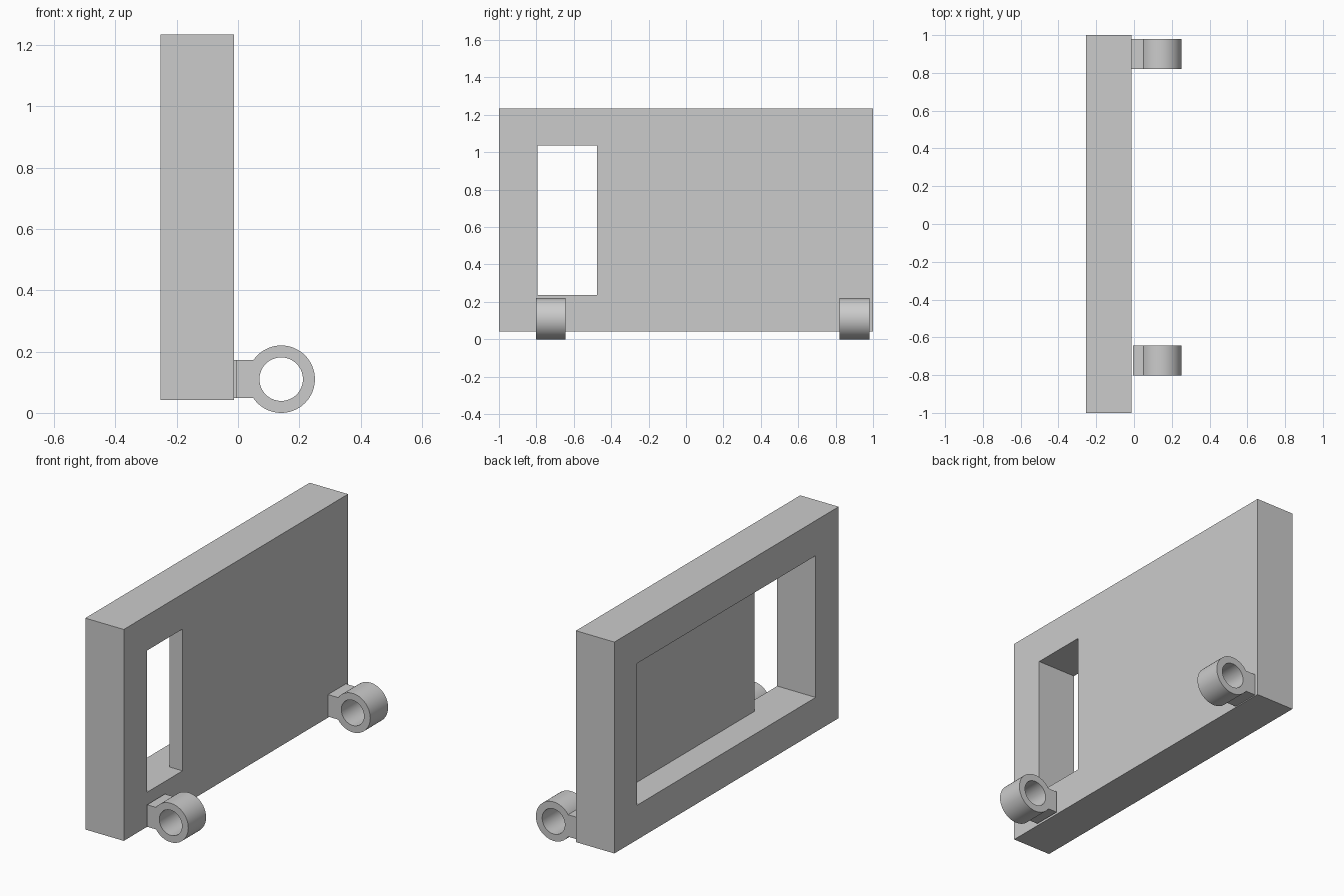
import bpy
import bmesh
import math
from mathutils import Matrix

cube = bpy.data.objects.get("Cube")
if cube:
    bpy.data.objects.remove(cube, do_unlink=True)

grey = bpy.data.materials.new("plain_grey")
grey.use_nodes = True
colour = (0.6, 0.6, 0.6, 1)
grey.diffuse_color = colour
grey.node_tree.nodes["Principled BSDF"].inputs["Base Color"].default_value = colour


def prism(name, outline, low, high):
    """Extrude an (x, y) outline upwards from low to high."""
    bm = bmesh.new()
    face = bm.faces.new([bm.verts.new((x, y, low)) for x, y in outline])
    top = bmesh.ops.extrude_face_region(bm, geom=[face])["geom"]
    verts = [v for v in top if isinstance(v, bmesh.types.BMVert)]
    bmesh.ops.translate(bm, verts=verts, vec=(0, 0, high - low))
    bmesh.ops.recalc_face_normals(bm, faces=bm.faces)
    mesh = bpy.data.meshes.new(name)
    bm.to_mesh(mesh)
    bm.free()
    obj = bpy.data.objects.new(name, mesh)
    bpy.context.collection.objects.link(obj)
    mesh.materials.append(grey)
    return obj


def select(obj):
    bpy.ops.object.select_all(action='DESELECT')
    obj.select_set(True)
    bpy.context.view_layer.objects.active = obj


# Door panel: a thick slab, recessed on one side, with a window slot through it
BACK, FLOOR, FRONT = -0.253, -0.093, -0.013
panel = prism("door_panel", [(BACK, -1), (FRONT, -1), (FRONT, 1), (BACK, 1)], 0.042, 1.235)
cutter = prism("recess_cutter",
               [(BACK - 0.1, -0.795), (FRONT + 0.1, -0.795), (FRONT + 0.1, -0.476),
                (FLOOR, -0.476), (FLOOR, 0.798), (BACK - 0.1, 0.798)], 0.237, 1.037)
cutter.hide_render = True
cut = panel.modifiers.new("recess", 'BOOLEAN')
cut.operation = 'DIFFERENCE'
cut.solver = 'EXACT'
cut.object = cutter
select(panel)
bpy.ops.object.modifier_apply(modifier=cut.name)
bpy.data.objects.remove(cutter, do_unlink=True)


# Hinges: a ring with a flat tab reaching to the panel
def hinge(name, y_low, y_high, tab_x):
    cx, cz, outer, inner, half = 0.141, 0.11, 0.11, 0.071, 0.062
    steps = 64
    start = math.pi - math.asin(half / outer)
    ring = [(outer * math.cos(start - 2 * start * i / steps),
             outer * math.sin(start - 2 * start * i / steps)) for i in range(steps + 1)]
    outside = ring + [(tab_x - cx, -half), (tab_x - cx, half)]
    hole = [(inner * math.cos(math.tau * i / steps),
             inner * math.sin(math.tau * i / steps)) for i in range(steps)]
    curve = bpy.data.curves.new(name, 'CURVE')
    curve.dimensions = '2D'
    curve.fill_mode = 'BOTH'
    curve.extrude = (y_high - y_low) / 2
    for points in (outside, hole):
        spline = curve.splines.new('POLY')
        spline.points.add(len(points) - 1)
        for p, (x, z) in zip(spline.points, points):
            p.co = (x, z, 0, 1)
        spline.use_cyclic_u = True
    obj = bpy.data.objects.new(name, curve)
    bpy.context.collection.objects.link(obj)
    curve.materials.append(grey)
    select(obj)
    bpy.ops.object.convert(target='MESH')
    obj = bpy.context.object
    obj.data.transform(Matrix.Translation((cx, (y_low + y_high) / 2, cz))
                       @ Matrix.Rotation(math.pi / 2, 4, 'X'))
    bm = bmesh.new()
    bm.from_mesh(obj.data)
    bmesh.ops.remove_doubles(bm, verts=bm.verts, dist=0.0001)
    bmesh.ops.recalc_face_normals(bm, faces=bm.faces)
    bm.to_mesh(obj.data)
    bm.free()
    bpy.ops.object.shade_smooth_by_angle(angle=math.radians(30))


hinge("front_hinge", -0.802, -0.643, -0.006)
hinge("rear_hinge", 0.821, 0.98, FRONT)
